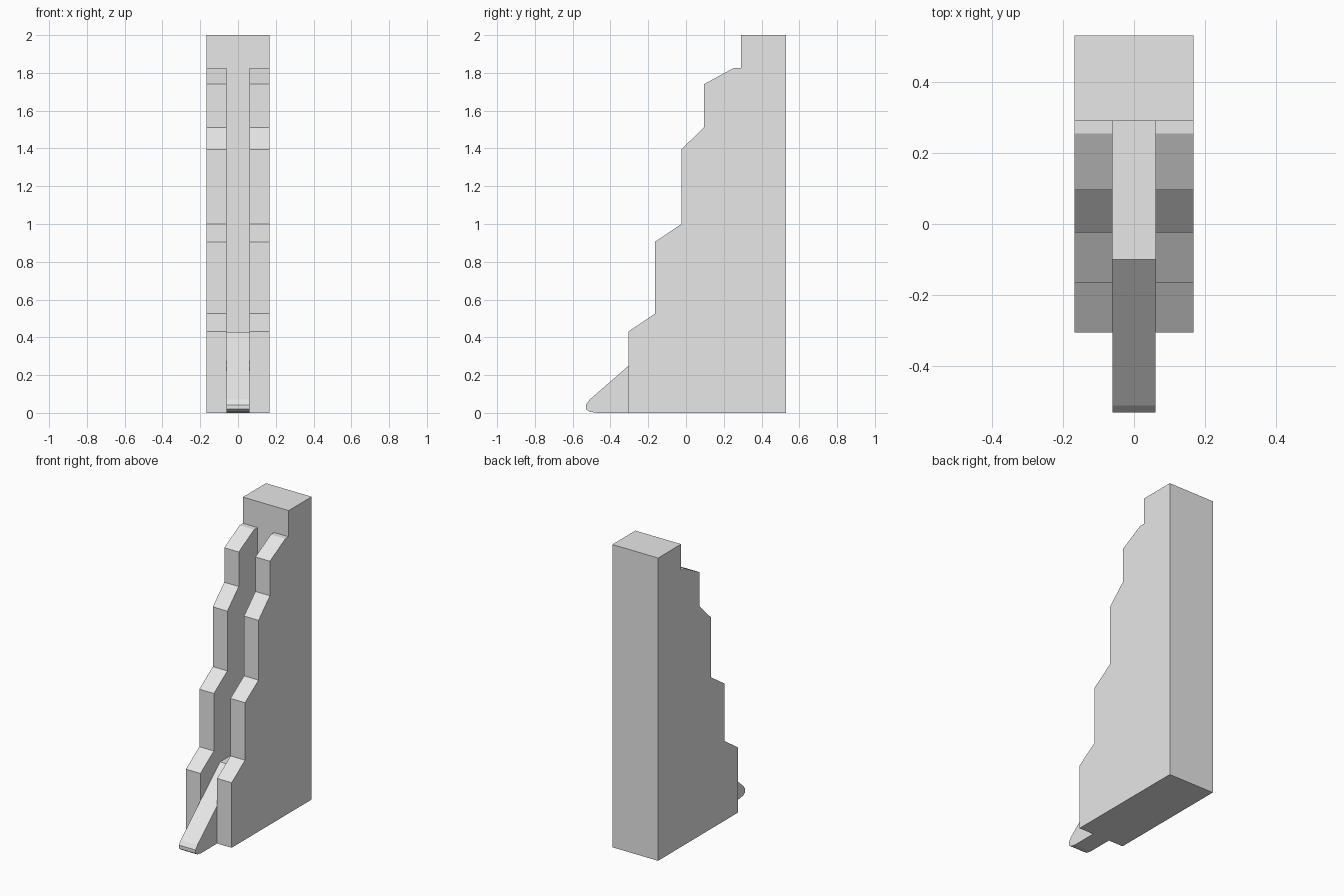
import bpy
import bmesh

cube = bpy.data.objects.get("Cube")
if cube:
    bpy.data.objects.remove(cube, do_unlink=True)

HALF_WIDTH = 0.167
CHANNEL_HALF = 0.061
COLUMN_FRONT = 0.29
BACK = 0.53

grey = bpy.data.materials.new("light_grey")
grey.use_nodes = True
grey.diffuse_color = (0.8, 0.8, 0.8, 1)
grey.node_tree.nodes["Principled BSDF"].inputs["Base Color"].default_value = (0.8, 0.8, 0.8, 1)


def extrude_profile(name, points, half):
    """Extrude a (y, z) side profile symmetrically along x."""
    bm = bmesh.new()
    face = bm.faces.new([bm.verts.new((-half, y, z)) for y, z in points])
    grown = bmesh.ops.extrude_face_region(bm, geom=[face])["geom"]
    verts = [g for g in grown if isinstance(g, bmesh.types.BMVert)]
    bmesh.ops.translate(bm, verts=verts, vec=(2 * half, 0, 0))
    bmesh.ops.recalc_face_normals(bm, faces=bm.faces)
    mesh = bpy.data.meshes.new(name)
    bm.to_mesh(mesh)
    bm.free()
    mesh.materials.append(grey)
    obj = bpy.data.objects.new(name, mesh)
    bpy.context.collection.objects.link(obj)
    return obj


def combine(target, helper, operation):
    """Apply a boolean and discard the helper."""
    helper.hide_render = True
    mod = target.modifiers.new(operation.lower(), 'BOOLEAN')
    mod.operation = operation
    mod.solver = 'EXACT'
    mod.object = helper
    bpy.context.view_layer.objects.active = target
    bpy.ops.object.modifier_apply(modifier=mod.name)
    bpy.data.objects.remove(helper, do_unlink=True)


# Stepped buttress with the tall column at its back
buttress = extrude_profile("stepped_buttress", [
    (BACK, 0), (BACK, 2), (COLUMN_FRONT, 2), (COLUMN_FRONT, 1.827),
    (0.255, 1.827), (0.095, 1.74), (0.095, 1.512), (-0.024, 1.395),
    (-0.024, 1.0), (-0.165, 0.905), (-0.165, 0.525), (-0.305, 0.43),
    (-0.305, 0)], HALF_WIDTH)

# Channel between the two stepped cheeks
channel = extrude_profile("channel_cutter", [
    (-0.6, -0.1), (COLUMN_FRONT, -0.1), (COLUMN_FRONT, 1.9), (-0.6, 1.9)], CHANNEL_HALF)
combine(buttress, channel, 'DIFFERENCE')

# Sloping tongue with a blunt nose, and the flat channel floor behind it
tongue = extrude_profile("sloping_tongue", [
    (0.4, 0), (0.4, 0.428), (-0.1, 0.428), (-0.51, 0.07), (-0.53, 0.043),
    (-0.53, 0.02), (-0.51, 0.006), (-0.47, 0)], CHANNEL_HALF)
combine(buttress, tongue, 'UNION')
